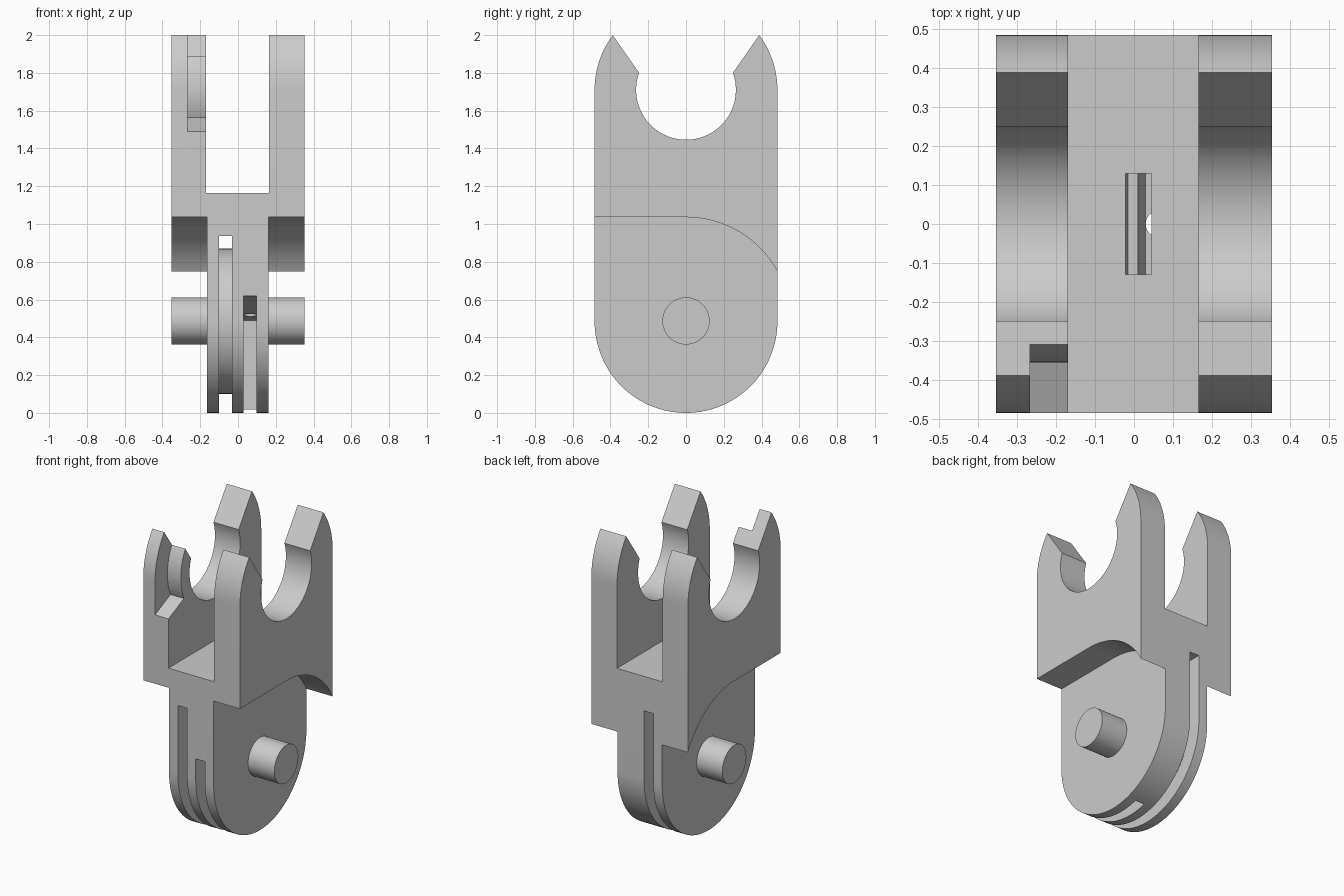
import bpy, bmesh, math
from mathutils import Matrix

if "Cube" in bpy.data.objects:
    bpy.data.objects.remove(bpy.data.objects["Cube"])

grey = bpy.data.materials.new("light grey")
grey.use_nodes = True
grey.diffuse_color = (0.6, 0.6, 0.6, 1)
grey.node_tree.nodes["Principled BSDF"].inputs["Base Color"].default_value = (0.6, 0.6, 0.6, 1)

R = 0.484       # half depth of the plate
LOW = 0.485     # height of the hinge axis
HIGH = 1.71     # height of the clip axis


def arc(radius, z, start, end, steps=40):
    """Points (y, z) on an arc, angles in degrees."""
    angles = [math.radians(start + (end - start) * i / steps) for i in range(steps + 1)]
    return [(radius * math.cos(a), z + radius * math.sin(a)) for a in angles]


def make(name, bm):
    bmesh.ops.recalc_face_normals(bm, faces=bm.faces)
    mesh = bpy.data.meshes.new(name)
    bm.to_mesh(mesh)
    bm.free()
    mesh.materials.append(grey)
    obj = bpy.data.objects.new(name, mesh)
    bpy.context.collection.objects.link(obj)
    return obj


def prism(name, profile, x0, x1):
    """Extrude a (y, z) profile from x0 to x1."""
    bm = bmesh.new()
    face = bm.faces.new([bm.verts.new((x0, y, z)) for y, z in profile])
    out = bmesh.ops.extrude_face_region(bm, geom=[face])
    moved = [v for v in out["geom"] if isinstance(v, bmesh.types.BMVert)]
    bmesh.ops.translate(bm, verts=moved, vec=(x1 - x0, 0, 0))
    return make(name, bm)


def block(name, x0, x1, z0, z1):
    return prism(name, [(-0.7, z0), (0.7, z0), (0.7, z1), (-0.7, z1)], x0, x1)


def combine(target, other, operation="DIFFERENCE"):
    other.hide_render = True
    mod = target.modifiers.new("combine", "BOOLEAN")
    mod.operation, mod.object, mod.solver = operation, other, "EXACT"
    bpy.ops.object.select_all(action="DESELECT")
    bpy.context.view_layer.objects.active = target
    target.select_set(True)
    bpy.ops.object.modifier_apply(modifier=mod.name)
    bpy.data.objects.remove(other)


# Full silhouette: round foot, two curved prongs and an open round seat
tip = math.degrees(math.atan2(0.29, 0.388))
lip = math.degrees(math.atan2(0.09, 0.248))
outline = (arc(R, LOW - 0.001, 180, 360, 64) + arc(R, HIGH, 0, tip, 20)
           + arc(0.264, HIGH, lip, -180 - lip, 64) + arc(R, HIGH, 180 - tip, 180, 20))
body = prism("clip_body", outline, -0.353, 0.353)

# Gap between the two cheeks
combine(body, block("fork_gap", -0.169, 0.165, 1.165, 2.2))

# Clearance under each cheek, flat in front and curved at the back
under = [(-0.7, -0.1), (-0.7, 1.036)] + arc(0.551, LOW, 90, 0) + [(0.551, -0.1)]
for x0, x1 in ((-0.5, -0.165), (0.161, 0.5)):
    combine(body, prism("cheek_clearance", under, x0, x1))

# Ring groove around a central disc
groove = block("ring_groove", -0.1, -0.032, -0.1, 0.937)
combine(groove, prism("groove_core", arc(0.385, LOW, 0, 354, 59), -0.3, 0.3))
combine(body, groove)

# Short front slot with a sloping roof
slot = [(-0.7, -0.1), (0.13, -0.1), (0.13, 0.49), (-R, 0.62), (-0.7, 0.62)]
combine(body, prism("front_slot", slot, 0.03, 0.097))

# Stepped pocket in the fork floor
bm = bmesh.new()
section = [(-0.022, 1.2), (0.045, 1.2), (0.045, 0.75), (0.03, 0.75),
           (0.01, 0.85), (-0.015, 0.85), (-0.022, 0.9)]
face = bm.faces.new([bm.verts.new((x, -0.13, z)) for x, z in section])
out = bmesh.ops.extrude_face_region(bm, geom=[face])
bmesh.ops.translate(bm, verts=[v for v in out["geom"] if isinstance(v, bmesh.types.BMVert)],
                    vec=(0, 0.26, 0))
combine(body, make("floor_pocket", bm))

# Narrow vertical hole joining pocket and slot
bm = bmesh.new()
bmesh.ops.create_cone(bm, cap_ends=True, segments=32, radius1=0.034, radius2=0.034,
                      depth=0.37, matrix=Matrix.Translation((0.064, 0, 0.585)))
combine(body, make("joining_hole", bm))

# Stepped recess on the inner side of one front prong
step = arc(0.355, HIGH, 204.4, 110, 32) + [(-0.12, 2.3), (-0.8, 2.3), (-0.8, 1.346)]
combine(body, prism("prong_recess", step, -0.267, -0.1))

# Hinge pins on both sides
for x0, x1 in ((-0.353, -0.15), (0.15, 0.353)):
    combine(body, prism("hinge_pin", arc(0.125, LOW + 0.002, 0, 352.5, 47), x0, x1), "UNION")

bpy.ops.object.select_all(action="DESELECT")
body.select_set(True)
bpy.context.view_layer.objects.active = body
bpy.ops.object.shade_smooth_by_angle(angle=math.radians(20))
